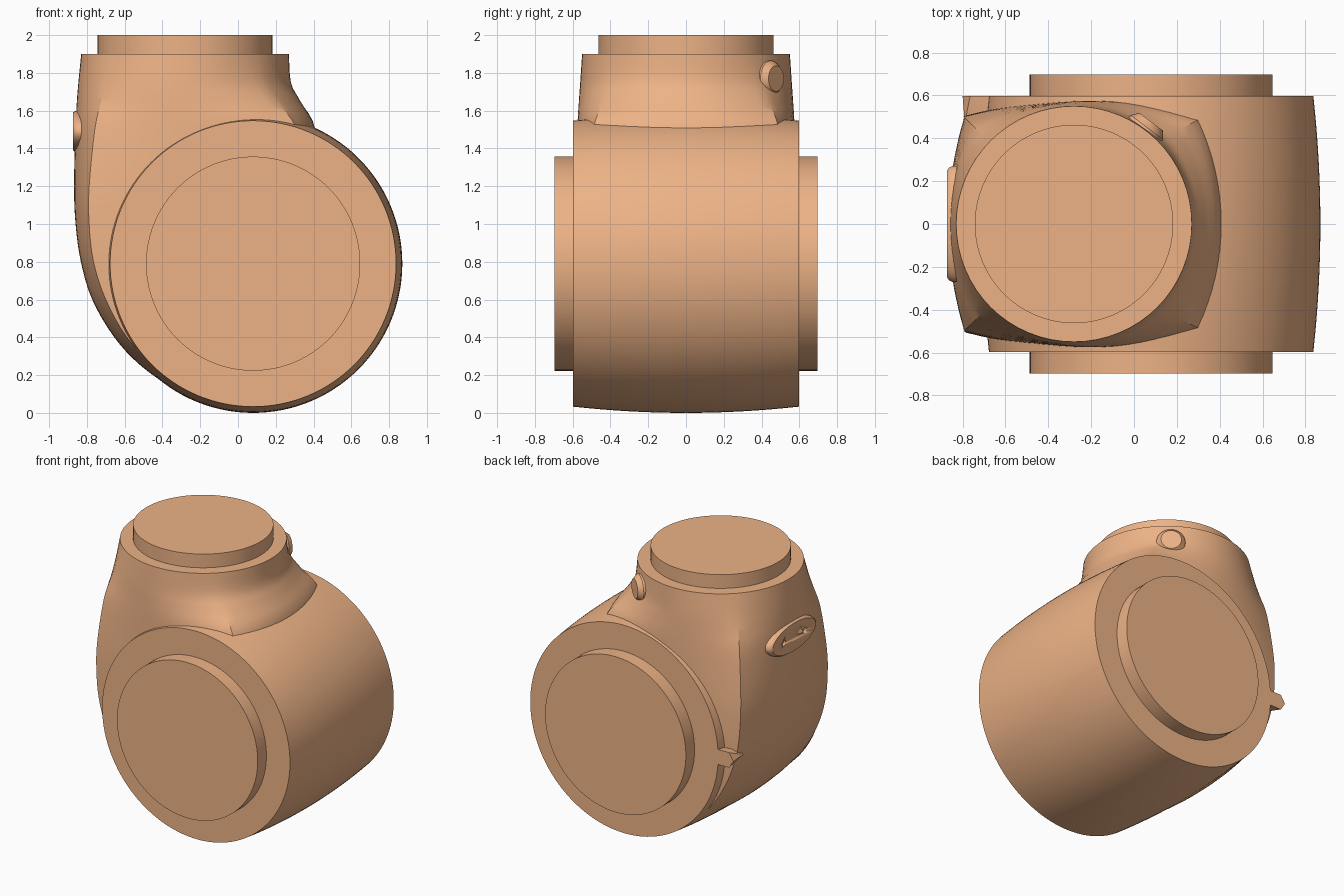
import bpy, bmesh
from math import sin, cos, pi, radians, asin, atan2, sqrt
from mathutils import Matrix, Vector

if "Cube" in bpy.data.objects:
    bpy.data.objects.remove(bpy.data.objects["Cube"])

mat = bpy.data.materials.new("peach_paint")
mat.diffuse_color = (0.85, 0.45, 0.24, 1)
mat.use_nodes = True
mat.node_tree.nodes["Principled BSDF"].inputs["Base Color"].default_value = mat.diffuse_color


def finish(name, bm, angle=30):
    bmesh.ops.recalc_face_normals(bm, faces=bm.faces)
    me = bpy.data.meshes.new(name)
    bm.to_mesh(me)
    bm.free()
    ob = bpy.data.objects.new(name, me)
    bpy.context.collection.objects.link(ob)
    me.materials.append(mat)
    bpy.ops.object.select_all(action='DESELECT')
    ob.select_set(True)
    bpy.context.view_layer.objects.active = ob
    bpy.ops.object.shade_smooth_by_angle(angle=radians(angle))
    return ob


def loft(name, rings, angle=30):
    """Skin a list of closed rings and cap both ends."""
    bm = bmesh.new()
    vr = [[bm.verts.new(p) for p in r] for r in rings]
    n = len(vr[0])
    for a, b in zip(vr, vr[1:]):
        for i in range(n):
            j = (i + 1) % n
            bm.faces.new((a[i], a[j], b[j], b[i]))
    bm.faces.new(vr[0])
    bm.faces.new(vr[-1])
    return finish(name, bm, angle)


def lathe(name, profile, origin, axis, n=96, squash=1.0):
    """Profile of (radius, height) turned about an axis."""
    m = Matrix.Translation(origin) @ Vector(axis).to_track_quat('Z', 'Y').to_matrix().to_4x4()
    rings = [[m @ Vector((r * cos(2 * pi * i / n), r * squash * sin(2 * pi * i / n), h))
              for i in range(n)] for r, h in profile]
    return loft(name, rings)


# barrel, slightly crowned, with a round cover on each end
C = (0.08, 0, 0.79)
lathe("barrel", [(0.757 + 0.033 * (1 - (k / 8) ** 2), 0.597 * k / 8) for k in range(-8, 9)],
      C, (0, 1, 0), 128)
for side, label in ((-1, "front"), (1, "back")):
    lathe(label + "_cover", [(0.567, 0.55), (0.567, 0.697)], C, (0, side, 0))

# neck: four arcs per section, morphing from a circle to a bulged square
# z, left corner x y, right corner x y, left middle x, right middle x, side y
rows = [
    (1.90, -.669, .389, .109, .389, -.830, .27, .550),
    (1.75, -.700, .412, .130, .405, -.845, .28, .560),
    (1.65, -.725, .432, .200, .435, -.853, .33, .567),
    (1.50, -.758, .465, .310, .490, -.861, .41, .575),
    (1.20, -.788, .495, .340, .490, -.868, .42, .575),
    (1.00, -.788, .505, .340, .490, -.860, .42, .575),
    (0.80, -.765, .510, .340, .490, -.832, .42, .575),
    (0.60, -.700, .515, .340, .490, -.772, .42, .575),
    (0.40, -.588, .520, .340, .490, -.655, .42, .575),
    (0.25, -.440, .520, .300, .490, -.515, .36, .570),
    (0.12, -.240, .520, .200, .490, -.335, .25, .560),
]


def arc(p, q, sag, n=16):
    """Circular arc from p towards q, bulging to the right of travel."""
    p, q = Vector(p), Vector(q)
    half = (q - p).length / 2
    t = (q - p).normalized()
    nrm = Vector((t.y, -t.x))
    r = (half * half + sag * sag) / (2 * sag)
    a = atan2(half, r - sag)
    c = (p + q) / 2 + nrm * (sag - r)
    return [c + nrm * r * cos(u) + t * r * sin(u)
            for u in (-a + 2 * a * i / n for i in range(n))]


def section(z, lx, ly, rx, ry, lm, rm, ym):
    s = ym - (ly + ry) / 2
    pts = (arc((rx, -ry), (rx, ry), rm - rx) + arc((rx, ry), (lx, ly), s)
           + arc((lx, ly), (lx, -ly), lx - lm) + arc((lx, -ly), (rx, -ry), s))
    return [(p.x, p.y, z) for p in pts]


def refine(rows, steps=4):
    """Smooth the section table with a Catmull-Rom spline."""
    out = []
    for i in range(len(rows) - 1):
        p0, p1, p2, p3 = (rows[min(max(i + k, 0), len(rows) - 1)] for k in (-1, 0, 1, 2))
        for s in range(steps):
            t = s / steps
            out.append([0.5 * (2 * b + (c - a) * t + (2 * a - 5 * b + 4 * c - d) * t * t
                               + (3 * b - a - 3 * c + d) * t ** 3)
                        for a, b, c, d in zip(p0, p1, p2, p3)])
    return out + [rows[-1]]


loft("neck_body", [section(*r) for r in refine(rows)], 25)
lathe("neck_cover", [(0.463, -0.05), (0.463, 0.1)], (-0.28, 0, 1.9), (0, 0, 1))

# round plug on the back right of the neck
a = radians(53)
lathe("plug", [(0.10, 0.48), (0.095, 0.565), (0.068, 0.598)],
      (-0.28, 0, 1.77), (cos(a), sin(a), 0), 32)

# oval plate on the left with two screw holes
bm = bmesh.new()
n = 64
rings = [[(x, 0.27 * s * cos(2 * pi * i / n), 1.49 + 0.11 * s * sin(2 * pi * i / n))
          for i in range(n)] for x, s in ((-0.80, 1), (-0.848, 1), (-0.864, 0.97), (-0.873, 0.92))]
bm.free()
plate = loft("oval_plate", rings)
for y in (-0.12, 0.12):
    hole = lathe("hole_cutter", [(0.02, 0.82), (0.02, 0.92)], (0, y, 1.49), (-1, 0, 0), 24)
    hole.hide_render = True
    mod = plate.modifiers.new("hole", 'BOOLEAN')
    mod.object = hole
    mod.operation = 'DIFFERENCE'
    mod.solver = 'EXACT'
    bpy.context.view_layer.objects.active = plate
    bpy.ops.object.modifier_apply(modifier=mod.name)
    bpy.data.objects.remove(hole)

# pointer tab beside the back rim
bm = bmesh.new()
for p in ((-.66, .597, .735), (-.66, .597, .845), (-.765, .597, .845), (-.80, .597, .79),
          (-.765, .597, .735), (-.70, .42, .76), (-.70, .42, .82), (-.79, .47, .79)):
    bm.verts.new(p)
bmesh.ops.convex_hull(bm, input=bm.verts)
finish("pointer_tab", bm)
